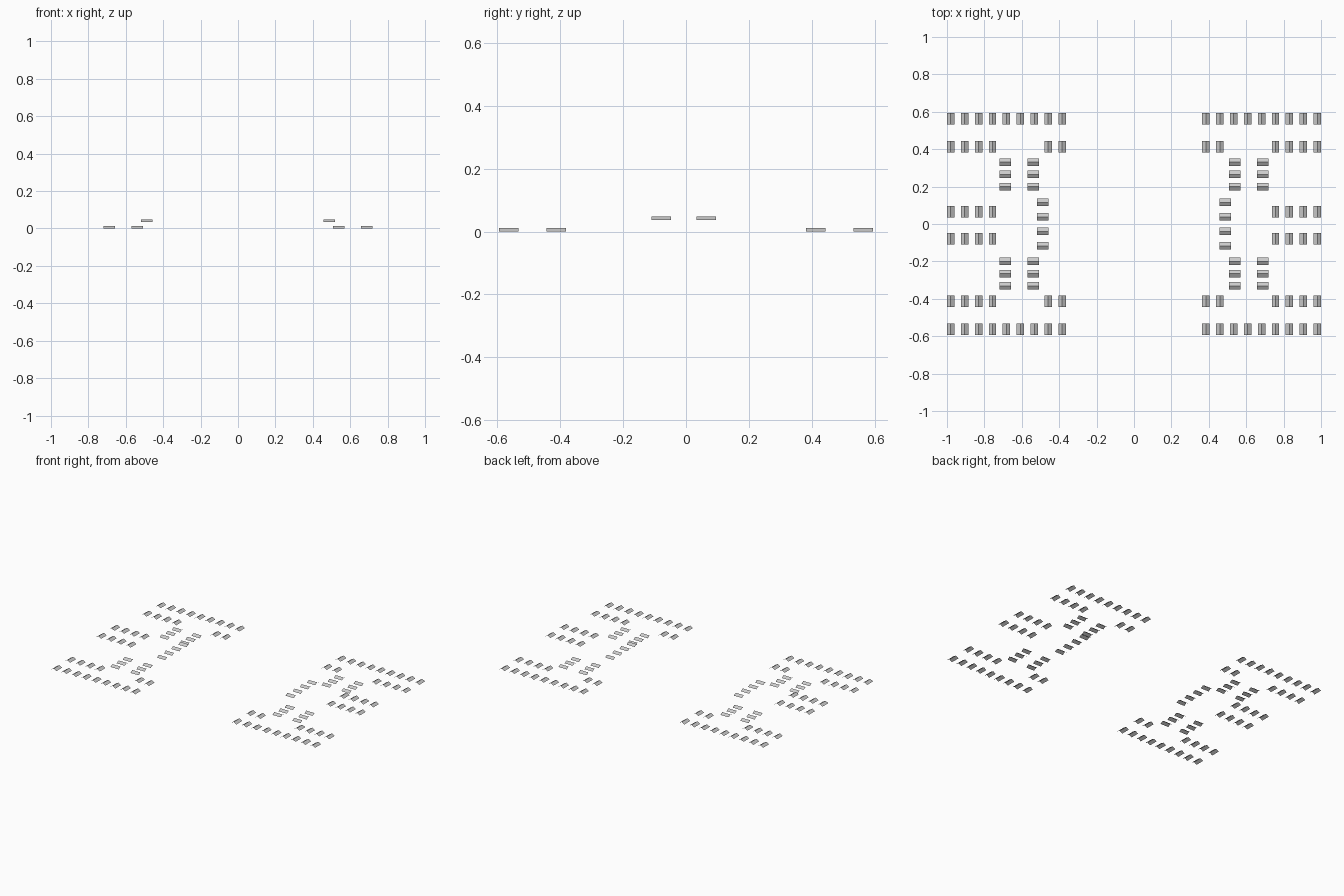
import bpy

if "Cube" in bpy.data.objects:
    bpy.data.objects.remove(bpy.data.objects["Cube"])

LENGTH, HALF_W, RISE = 0.062, 0.020, 0.012
LOW, HIGH = 0.0, 0.036      # eave heights


def roof(name, x, y, z, along_x=False):
    """Open folded sheet: two slopes meeting at a ridge."""
    verts = []
    for across, up in ((-HALF_W, 0), (0, RISE), (HALF_W, 0)):
        for along in (-LENGTH / 2, LENGTH / 2):
            # rotate the profile by 90 degrees for ridges along x
            dx, dy = (along, -across) if along_x else (across, along)
            verts.append((x + dx, y + dy, z + up))
    mesh = bpy.data.meshes.new(name)
    mesh.from_pydata(verts, [], [(0, 2, 3, 1), (2, 4, 5, 3)])
    mesh.update()
    # make the slopes face upwards
    if mesh.polygons[0].normal.z < 0:
        mesh.flip_normals()
    obj = bpy.data.objects.new(name, mesh)
    bpy.context.collection.objects.link(obj)


columns = [0.980 - i * 0.0745 for i in range(9)]   # outside to inside

# Left and right halves
for s in (-1, 1):
    for t in (-1, 1):
        # long outer rows
        for x in columns:
            roof("outer_row_roof", s * x, t * 0.563, LOW)
        # broken second rows
        for x in columns[:4] + columns[7:]:
            roof("second_row_roof", s * x, t * 0.413, LOW)
        # side stacks with ridges along x
        for x in (0.688, 0.538):
            for y in (0.200, 0.265, 0.331):
                roof("side_stack_roof", s * x, t * y, LOW, True)
    # raised middle rows
    for y in (0.065, -0.079):
        for x in columns[:4]:
            roof("raised_row_roof", s * x, y, HIGH)
    # raised inner stack
    for y in (0.115, 0.038, -0.040, -0.117):
        roof("raised_inner_roof", s * 0.487, y, HIGH, True)
